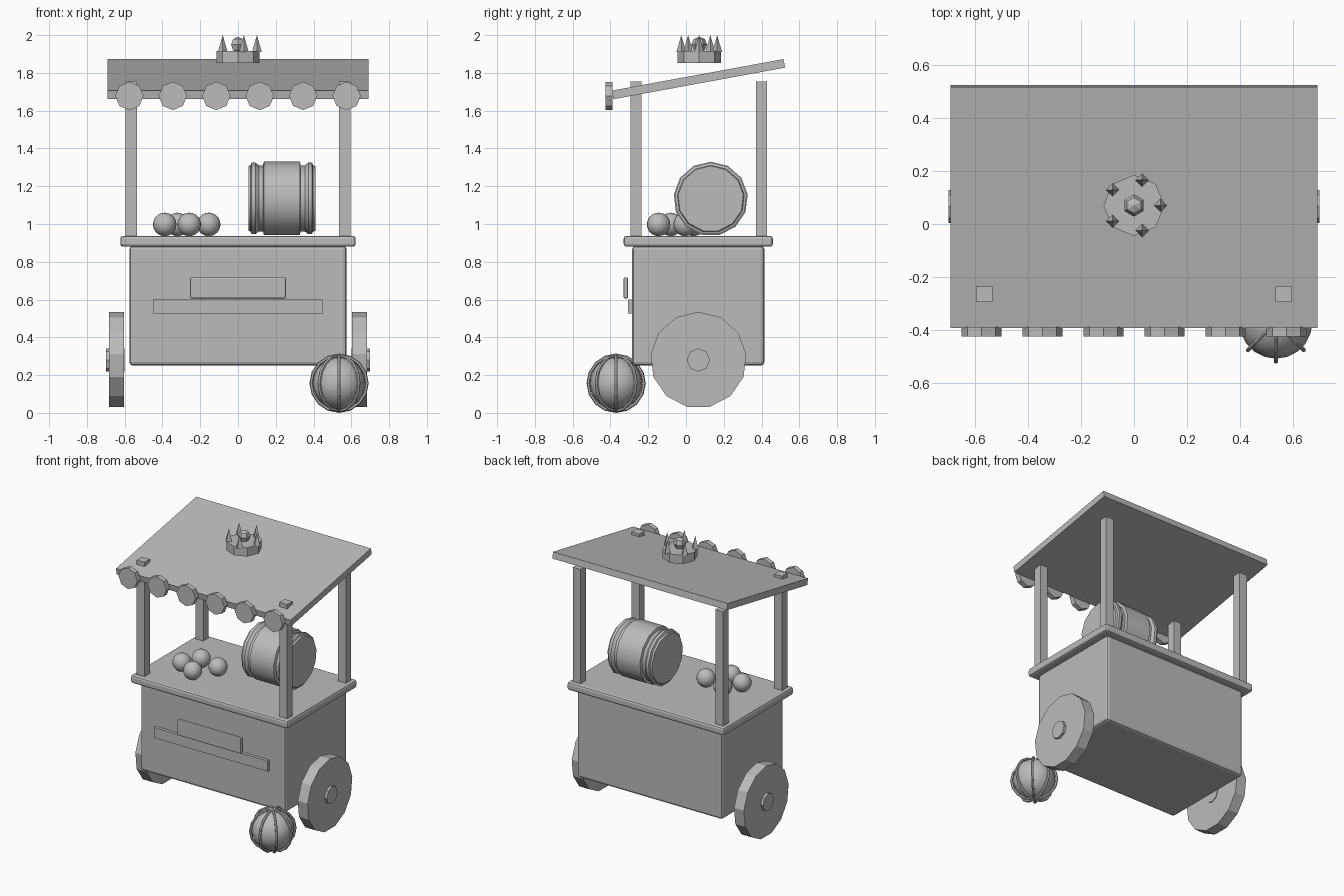
import bpy
from math import pi, sin, cos, radians
from mathutils import Vector

old = bpy.data.objects.get("Cube")
if old:
    bpy.data.objects.remove(old, do_unlink=True)

grey = bpy.data.materials.new("plain_grey")
grey.use_nodes = True
COLOUR = (0.5, 0.5, 0.5, 1)
grey.diffuse_color = COLOUR
grey.node_tree.nodes["Principled BSDF"].inputs["Base Color"].default_value = COLOUR


def finish(name, smooth=False):
    ob = bpy.context.object
    ob.name = name
    ob.data.materials.clear()
    ob.data.materials.append(grey)
    if smooth:
        bpy.ops.object.shade_smooth_by_angle(angle=radians(35))
    return ob


def box(name, lo, hi, bevel=0, tilt=0):
    lo, hi = Vector(lo), Vector(hi)
    bpy.ops.mesh.primitive_cube_add(size=1, location=(lo + hi) / 2, rotation=(tilt, 0, 0))
    ob = finish(name)
    ob.scale = hi - lo
    bpy.ops.object.transform_apply(location=False, rotation=False, scale=True)
    if bevel:
        mod = ob.modifiers.new("soft_edges", "BEVEL")
        mod.width = bevel
        mod.segments = 2
    return ob


def cylinder(name, sides, radius, depth, loc, rot=(0, 0, 0)):
    bpy.ops.mesh.primitive_cylinder_add(vertices=sides, radius=radius, depth=depth,
                                        location=loc, rotation=rot)
    return finish(name)


def ball(name, radius, loc, segments=20, rings=12, smooth=True):
    bpy.ops.mesh.primitive_uv_sphere_add(segments=segments, ring_count=rings,
                                         radius=radius, location=loc)
    ob = finish(name)
    if smooth:
        bpy.ops.object.shade_smooth()
    return ob


# Cart body, counter and front trim
box("cart_body", (-0.575, -0.285, 0.25), (0.575, 0.415, 0.885), 0.02)
box("counter", (-0.623, -0.33, 0.88), (0.623, 0.46, 0.937), 0.015)
box("front_ledge", (-0.45, -0.307, 0.525), (0.45, -0.283, 0.6))
box("front_sign", (-0.253, -0.33, 0.605), (0.253, -0.307, 0.718), 0.008)

# Posts, wheels and hubs on both sides
for side, s in (("left", 1), ("right", -1)):
    for end, y in (("front", -0.265), ("back", 0.4)):
        x = s * 0.565
        box(f"{end}_{side}_post", (x - 0.031, y - 0.03, 0.93), (x + 0.031, y + 0.03, 1.755))
    turn = (pi / 2, 0, s * pi / 2)
    cylinder(f"{side}_wheel", 13, 0.255, 0.078, (s * 0.643, 0.066, 0.28), turn)
    cylinder(f"{side}_hub", 8, 0.062, 0.1, (s * 0.65, 0.066, 0.28), turn)

# Sloping roof with a row of scallops
box("roof", (-0.692, -0.396, 1.744), (0.692, 0.528, 1.79), tilt=radians(10.4))
for i in range(6):
    cylinder(f"scallop_{i + 1}", 8, 0.075, 0.036, (-0.575 + 0.23 * i, -0.407, 1.678), (pi / 2, 0, 0))

# Crown over the roof
CROWN = Vector((0, 0.07, 0))
cylinder("crown_band", 8, 0.115, 0.063, CROWN + Vector((0, 0, 1.884)))
for i in range(5):
    a = i * 2 * pi / 5
    bpy.ops.mesh.primitive_cone_add(vertices=4, radius1=0.026, depth=0.09,
                                    location=CROWN + Vector((0.1 * cos(a), 0.1 * sin(a), 1.955)))
    finish(f"crown_spike_{i + 1}")
ball("crown_gem", 0.042, CROWN + Vector((0, 0, 1.949)), 6, 4, False)

# Barrel lying on the counter: half profile (along axis, radius), mirrored
half = [(0.095, 0.197), (0.1, 0.178), (0.122, 0.178), (0.14, 0.192),
        (0.16, 0.192), (0.165, 0.178), (0.177, 0.174)]
profile = [(-x, r) for x, r in reversed(half)] + half
N = 13
verts = [(x, r * sin(2 * pi * k / N), r * cos(2 * pi * k / N))
         for x, r in profile for k in range(N)]
faces = [(j * N + k, (j + 1) * N + k, (j + 1) * N + (k + 1) % N, j * N + (k + 1) % N)
         for j in range(len(profile) - 1) for k in range(N)]
faces += [tuple(range(N)), tuple(reversed(range(len(verts) - N, len(verts))))]
mesh = bpy.data.meshes.new("barrel")
mesh.from_pydata(verts, [], faces)
barrel = bpy.data.objects.new("barrel", mesh)
bpy.context.collection.objects.link(barrel)
barrel.location = (0.232, 0.131, 1.133)
bpy.ops.object.select_all(action="DESELECT")
barrel.select_set(True)
bpy.context.view_layer.objects.active = barrel
bpy.ops.object.mode_set(mode="EDIT")
bpy.ops.mesh.select_all(action="SELECT")
bpy.ops.mesh.normals_make_consistent(inside=False)
bpy.ops.object.mode_set(mode="OBJECT")
finish("barrel", True)

# Fruit on the counter
for i, (x, y) in enumerate([(-0.388, -0.08), (-0.32, 0.04), (-0.258, -0.145), (-0.155, -0.005)]):
    ball(f"fruit_{i + 1}", 0.062, (x, y, 0.998))

# Ribbed pumpkin beside the cart
PUMPKIN = (0.535, -0.37, 0.157)
ball("pumpkin", 0.138, PUMPKIN)
for i in range(4):
    bpy.ops.mesh.primitive_torus_add(major_segments=16, minor_segments=6, major_radius=0.148,
                                     minor_radius=0.009, location=PUMPKIN,
                                     rotation=(pi / 2, 0, i * pi / 4))
    finish(f"pumpkin_rib_{i + 1}")
